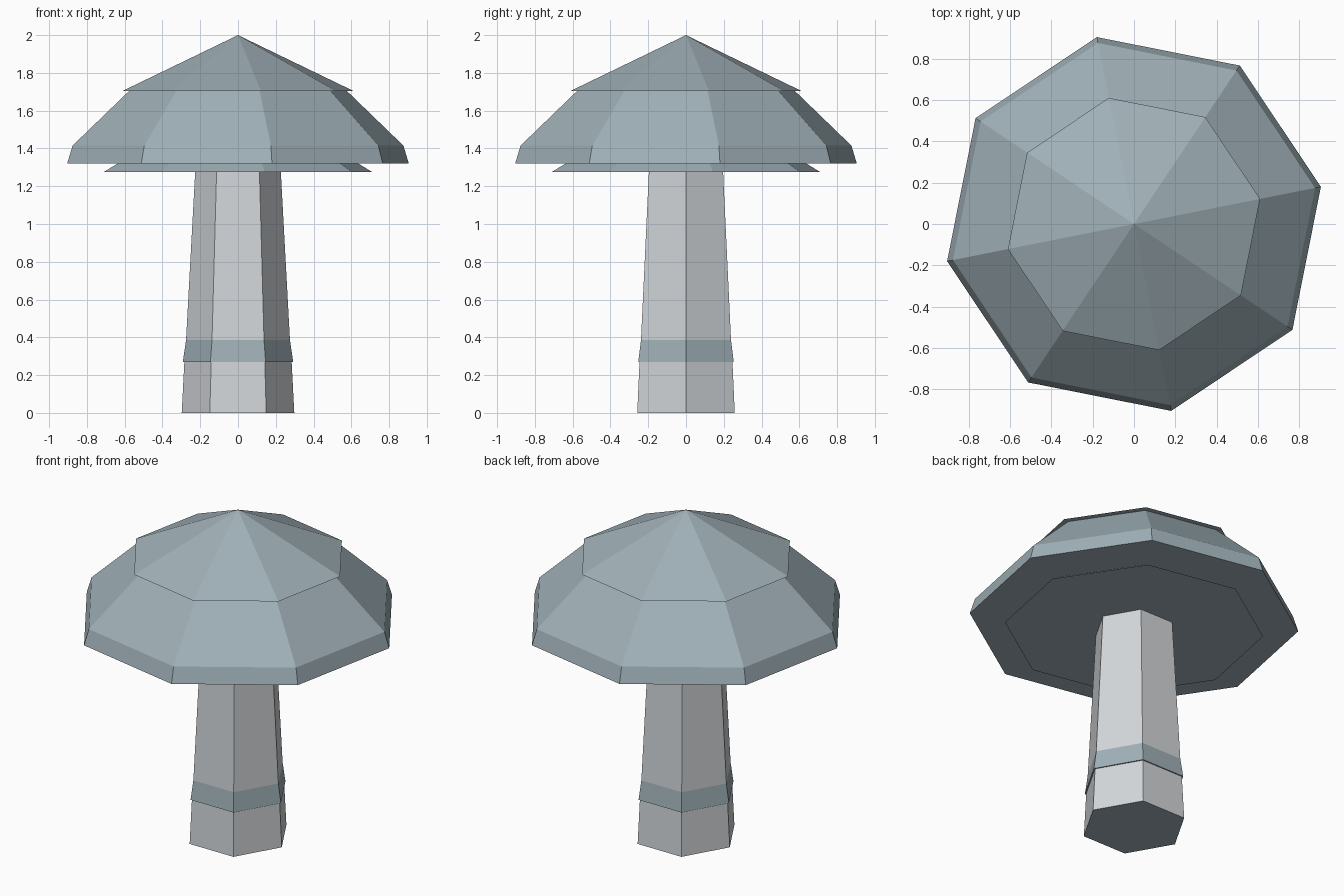
import bpy, bmesh, math

if "Cube" in bpy.data.objects:
    bpy.data.objects.remove(bpy.data.objects["Cube"])


def material(name, rgb):
    m = bpy.data.materials.new(name)
    m.diffuse_color = (*rgb, 1)
    m.use_nodes = True
    m.node_tree.nodes["Principled BSDF"].inputs["Base Color"].default_value = m.diffuse_color
    return m


CAP = material("grey blue", (0.352, 0.440, 0.479))
STEM = material("pale grey", (0.645, 0.672, 0.694))


def lathe(name, profile, sides, turn, mats, rule=None):
    """Revolve (radius, z) points into a flat-faced closed solid."""
    bm = bmesh.new()
    rings = []
    for r, z in profile:
        if r == 0:
            rings.append([bm.verts.new((0, 0, z))] * sides)
        else:
            angles = [turn + math.tau * i / sides for i in range(sides)]
            rings.append([bm.verts.new((r * math.cos(a), r * math.sin(a), z)) for a in angles])
    for low, high in zip(rings, rings[1:]):
        for i in range(sides):
            j = (i + 1) % sides
            corners = list(dict.fromkeys((low[i], low[j], high[j], high[i])))
            bm.faces.new(corners)
    bmesh.ops.recalc_face_normals(bm, faces=bm.faces[:])
    if rule:
        for f in bm.faces:
            f.material_index = rule(f)
    me = bpy.data.meshes.new(name)
    bm.to_mesh(me)
    bm.free()
    for m in mats:
        me.materials.append(m)
    ob = bpy.data.objects.new(name, me)
    bpy.context.collection.objects.link(ob)
    return ob


# Six-sided tapering stem with a coloured band and coloured base
def stem_colour(face):
    z = face.calc_center_median().z
    return 1 if z < 0.01 or 0.26 < z < 0.38 else 0


lathe("stem", [(0, 0), (0.298, 0), (0.284, 0.27), (0.292, 0.27),
               (0.275, 0.387), (0.226, 1.29), (0, 1.29)],
      6, 0, [STEM, CAP], stem_colour)

# Eight-sided cap: lower plate, rim, sloping body and overhanging peak
lathe("cap", [(0, 1.275), (0.725, 1.275), (0.65, 1.32), (0.922, 1.32),
              (0.893, 1.415), (0.587, 1.705), (0.622, 1.705), (0, 2.0)],
      8, math.radians(11.25), [CAP])
